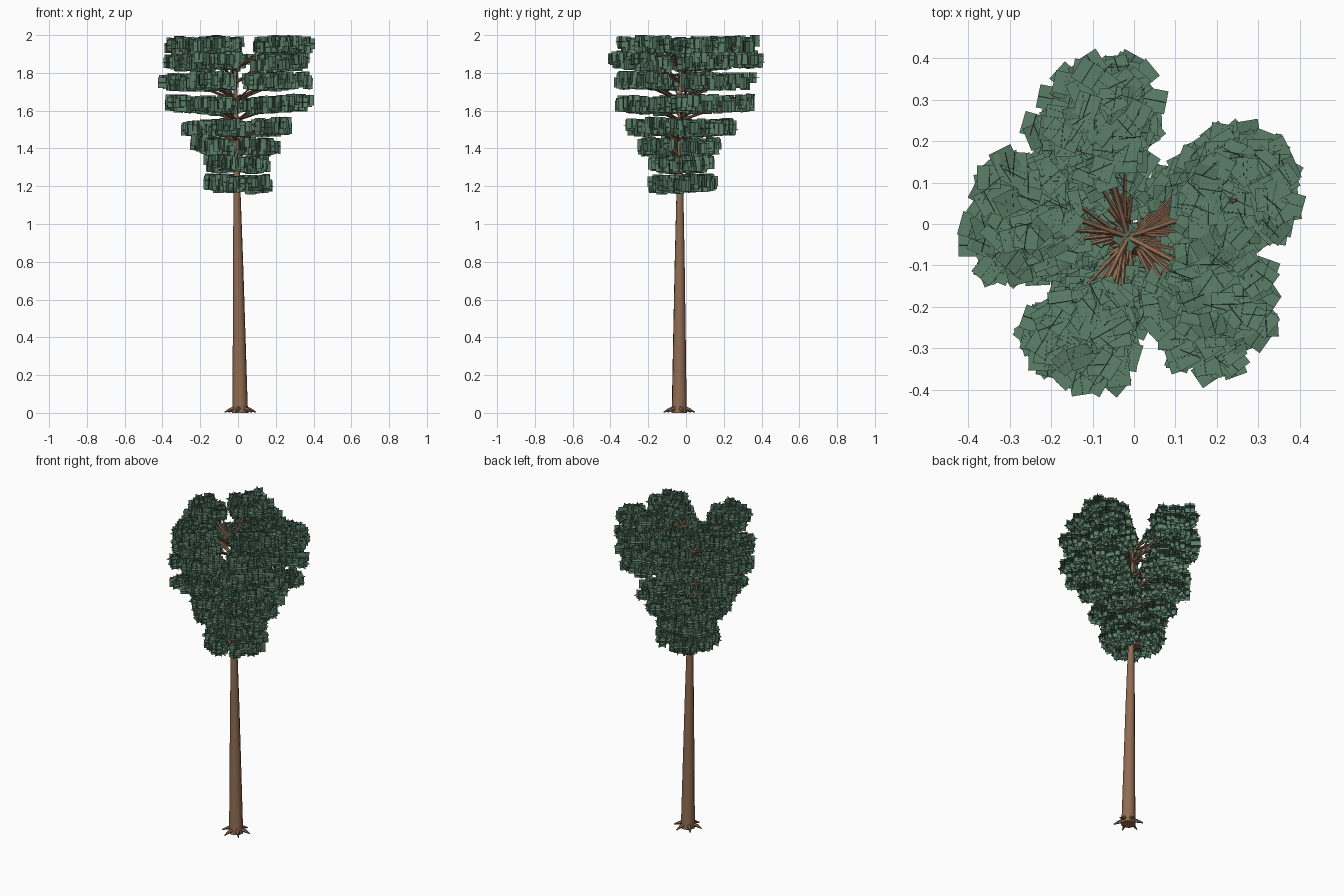
import bpy, bmesh, math, random
from mathutils import Vector, Matrix

if "Cube" in bpy.data.objects:
    bpy.data.objects.remove(bpy.data.objects["Cube"])

random.seed(5)


def material(name, rgb):
    m = bpy.data.materials.new(name)
    m.diffuse_color = (*rgb, 1)
    m.use_nodes = True
    m.node_tree.nodes["Principled BSDF"].inputs["Base Color"].default_value = m.diffuse_color
    return m


BARK = material("bark brown", (0.28, 0.15, 0.085))
LEAF = material("leaf green", (0.107, 0.217, 0.143))
LEAF_DARK = material("deep leaf green", (0.085, 0.168, 0.113))


def make_object(name, bm, mats, solid=True):
    if solid:
        bmesh.ops.recalc_face_normals(bm, faces=bm.faces)
    me = bpy.data.meshes.new(name)
    bm.to_mesh(me)
    bm.free()
    for m in mats:
        me.materials.append(m)
    ob = bpy.data.objects.new(name, me)
    bpy.context.collection.objects.link(ob)
    if solid:
        bpy.context.view_layer.objects.active = ob
        ob.select_set(True)
        bpy.ops.object.shade_smooth_by_angle(angle=math.radians(40))
        ob.select_set(False)
    return ob


def tube(bm, stations, sides):
    """Skin a tapered tube through (point, radius) stations."""
    pts = [Vector(p) for p, r in stations]
    quat = (pts[-1] - pts[0]).to_track_quat('Z', 'Y')
    rings = []
    for p, (_, r) in zip(pts, stations):
        rings.append([bm.verts.new(p + quat @ Vector((
            r * math.cos(math.tau * i / sides),
            r * math.sin(math.tau * i / sides), 0))) for i in range(sides)])
    for a, b in zip(rings, rings[1:]):
        for i in range(sides):
            j = (i + 1) % sides
            bm.faces.new((a[i], a[j], b[j], b[i]))
    bm.faces.new(rings[0][::-1])
    bm.faces.new(rings[-1])


CARD_TURNS = [Matrix.Identity(3), Matrix.Rotation(math.pi / 2, 3, 'X'),
              Matrix.Rotation(math.pi / 2, 3, 'Y')]


def leaf_cross(bm, centre, size, turn):
    """Three square leaf cards crossing at right angles."""
    rot = (Matrix.Rotation(turn, 3, 'Z')
           @ Matrix.Rotation(random.uniform(-0.06, 0.06), 3, 'X'))
    h = size / 2
    shade = 1 if random.random() < 0.2 else 0
    for card in CARD_TURNS:
        m = rot @ card
        f = bm.faces.new([bm.verts.new(centre + m @ Vector((x * h, y * h, 0)))
                          for x, y in ((-1, -1), (1, -1), (1, 1), (-1, 1))])
        f.material_index = shade


def trunk_centre(z):
    t = z / 1.84
    return Vector((0.012 - 0.027 * t, -0.036 + 0.006 * t, z))


# Trunk: tall, slim, slightly leaning
bm = bmesh.new()
profile = [(0, 0.043), (0.04, 0.040), (0.4, 0.034), (0.8, 0.027),
           (1.2, 0.018), (1.55, 0.013), (1.82, 0.007)]
tube(bm, [(trunk_centre(z), r) for z, r in profile], 10)
for v in bm.verts:
    if v.co.z < 0.02:
        v.co.z = 0
make_object("trunk", bm, [BARK])

# Roots: short spurs spreading on the ground
bm = bmesh.new()
for i in range(6):
    a = math.tau * i / 6 + 0.25
    d = Vector((math.cos(a), math.sin(a), 0))
    base = trunk_centre(0)
    tube(bm, [(base + d * 0.025 + Vector((0, 0, 0.026)), 0.014),
              (base + d * 0.058 + Vector((0, 0, 0.016)), 0.009),
              (base + d * 0.085 + Vector((0, 0, 0.004)), 0.003)], 6)
for v in bm.verts:
    v.co.z = max(v.co.z, 0)
make_object("roots", bm, [BARK])

# Foliage tiers: (height, reach); lobes: (direction in degrees, reach factor)
tiers = [(1.21, 0.20), (1.32, 0.19), (1.41, 0.26), (1.51, 0.32),
         (1.63, 0.41), (1.75, 0.42), (1.86, 0.43), (1.95, 0.41)]
lobes = [(28, 1.07), (110, 1.06), (170, 0.99), (246, 0.98), (324, 1.03)]

branches = bmesh.new()
for k, (z, reach) in enumerate(tiers):
    leaves = bmesh.new()
    for deg, factor in lobes:
        a = math.radians(deg + random.uniform(-14, 14))
        out = Vector((math.cos(a), math.sin(a), 0))
        side = Vector((-out.y, out.x, 0))
        r_out = reach * factor * random.uniform(0.94, 1.03) - 0.032
        r_in = min(0.055 + 0.012 * k, r_out * 0.42)
        mid, half = (r_in + r_out) / 2, (r_out - r_in) / 2
        width = 0.055 + 0.17 * r_out
        lift = random.uniform(-0.008, 0.008)
        axis = trunk_centre(z)
        # Leaf crosses fill a flat oval pad
        for _ in range(int(16 + 150 * r_out)):
            u, q = math.sqrt(random.random()), random.uniform(0, math.tau)
            du, dv = u * math.cos(q), u * math.sin(q)
            p = (axis + out * (mid + half * du)
                 + side * (width * dv * (0.85 + 0.25 * du)))
            p.z += lift + 0.008 * du + random.uniform(-0.02, 0.02)
            p.z = min(p.z, 1.97)
            leaf_cross(leaves, p, random.uniform(0.052, 0.06), random.uniform(0, math.tau))
        # Branch rising from the trunk into the pad, with two side twigs
        start = trunk_centre(z - 0.025 - 0.014 * k)
        end = axis + out * mid
        tube(branches, [(start, 0.009), (start.lerp(end, 0.6), 0.007), (end, 0.004)], 6)
        for s in (-1, 1):
            tube(branches, [(start.lerp(end, 0.1), 0.006),
                            (axis + out * mid * 0.9 + side * s * width * 0.5, 0.003)], 5)
    make_object(f"leaf_tier_{k + 1}", leaves, [LEAF, LEAF_DARK], solid=False)
make_object("branches", branches, [BARK])

# Crown tuft capping the trunk
bm = bmesh.new()
for i in range(2):
    leaf_cross(bm, trunk_centre(1.835 + 0.004 * i), 0.056, math.pi / 4 * i + 0.2)
make_object("crown_tuft", bm, [LEAF, LEAF_DARK], solid=False)
